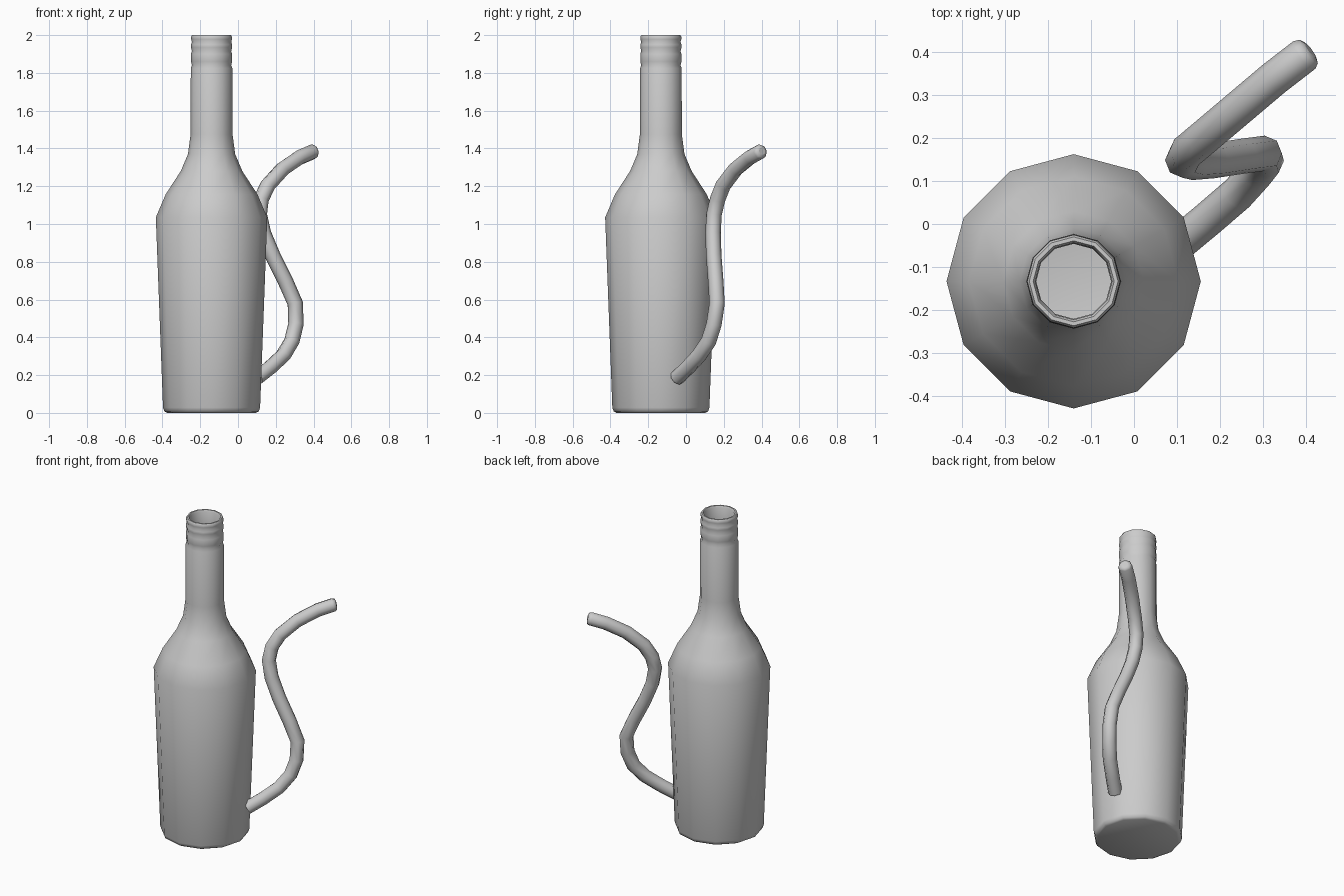
import bpy, bmesh, math

if "Cube" in bpy.data.objects:
    bpy.data.objects.remove(bpy.data.objects["Cube"])

CX, CY, SIDES = -0.14, -0.133, 12


def smooth(obj, angle):
    bpy.ops.object.select_all(action='DESELECT')
    obj.select_set(True)
    bpy.context.view_layer.objects.active = obj
    bpy.ops.object.shade_smooth_by_angle(angle=math.radians(angle))


def lathe(name, profile, loc):
    bm = bmesh.new()
    rings = []
    for r, z in profile:
        rings.append([bm.verts.new((r * math.cos(math.tau * i / SIDES),
                                    r * math.sin(math.tau * i / SIDES), z))
                      for i in range(SIDES)])
    for a, b in zip(rings, rings[1:]):
        for i in range(SIDES):
            j = (i + 1) % SIDES
            bm.faces.new((a[i], a[j], b[j], b[i]))
    bm.faces.new(rings[0][::-1])
    me = bpy.data.meshes.new(name)
    bm.to_mesh(me)
    bm.free()
    obj = bpy.data.objects.new(name, me)
    obj.location = loc
    bpy.context.collection.objects.link(obj)
    smooth(obj, 50)
    return obj


# bottle: base, body, shoulder, neck, ringed mouth, inner lip
lathe("bottle", [
    (0.235, 0.0), (0.25, 0.008), (0.257, 0.028), (0.295, 1.035),
    (0.243, 1.157), (0.163, 1.28), (0.125, 1.37), (0.111, 1.475),
    (0.110, 1.825), (0.104, 1.84), (0.109, 1.86), (0.109, 1.90),
    (0.104, 1.915), (0.109, 1.935), (0.109, 1.95), (0.104, 1.963),
    (0.108, 1.978), (0.108, 1.992), (0.103, 2.0), (0.094, 2.0),
    (0.089, 1.99), (0.087, 1.90)], (CX, CY, 0))

# spout: S-shaped tube, x, y, z, radius factor
path = [
    (0.10, -0.048, 0.185, 1), (0.17, 0.01, 0.24, 1), (0.24, 0.07, 0.305, 1),
    (0.285, 0.12, 0.38, 1), (0.307, 0.148, 0.47, 1), (0.303, 0.164, 0.58, 1),
    (0.25, 0.157, 0.70, 1), (0.185, 0.147, 0.83, 1), (0.135, 0.143, 0.95, 1),
    (0.113, 0.148, 1.05, 1), (0.122, 0.167, 1.13, 1), (0.158, 0.197, 1.205, 1),
    (0.235, 0.262, 1.29, 1), (0.325, 0.338, 1.352, 1), (0.395, 0.392, 1.382, 1),
    (0.405, 0.40, 1.385, 0.85), (0.409, 0.403, 1.386, 0.5)]
cu = bpy.data.curves.new("spout", 'CURVE')
cu.dimensions = '3D'
cu.bevel_depth = 0.041
cu.bevel_resolution = 2
cu.use_fill_caps = True
sp = cu.splines.new('POLY')
sp.points.add(len(path) - 1)
for p, (x, y, z, r) in zip(sp.points, path):
    p.co = (x, y, z, 1)
    p.radius = r
spout = bpy.data.objects.new("spout", cu)
bpy.context.collection.objects.link(spout)
bpy.ops.object.select_all(action='DESELECT')
spout.select_set(True)
bpy.context.view_layer.objects.active = spout
bpy.ops.object.convert(target='MESH')
smooth(bpy.context.view_layer.objects.active, 60)
